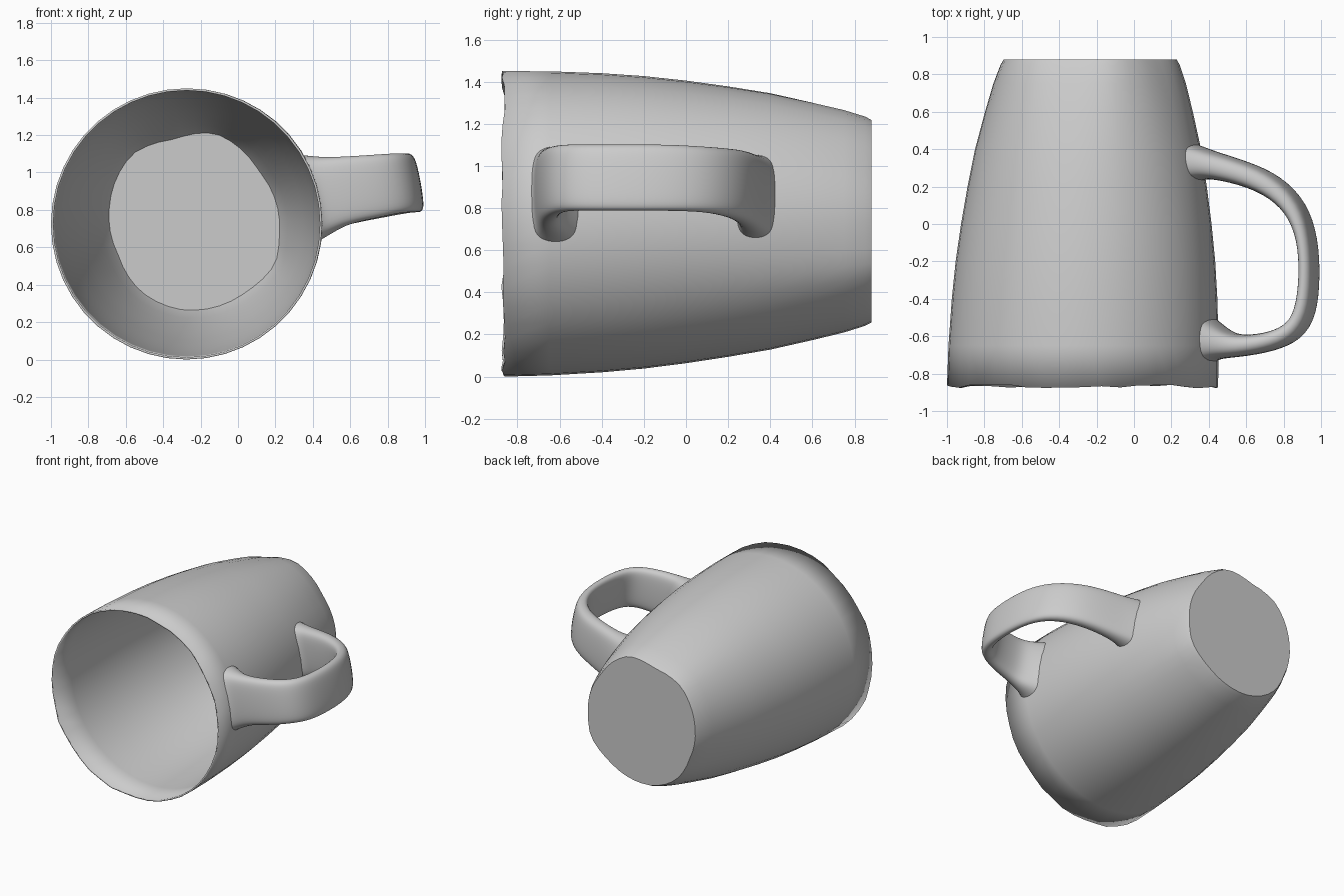
import bpy, bmesh, math, random
from mathutils import Vector

cube = bpy.data.objects.get("Cube")
if cube:
    bpy.data.objects.remove(cube, do_unlink=True)
random.seed(4)

clay = bpy.data.materials.new("plain grey")
clay.use_nodes = True
GREY = (0.6, 0.6, 0.6, 1)
clay.diffuse_color = GREY
clay.node_tree.nodes["Principled BSDF"].inputs["Base Color"].default_value = GREY

FRONT, BACK, SIDES = -0.87, 0.88, 44
# wall radius along the mug's axis, and the uneven outline of its base (degrees, radius)
WALL = [(-0.87, 0.725), (-0.65, 0.722), (-0.4, 0.71), (-0.2, 0.694), (0, 0.67), (0.2, 0.64),
        (0.4, 0.605), (0.6, 0.557), (0.75, 0.517), (0.85, 0.482), (0.88, 0.465)]
BASE = [(-28, 0.50), (-11, 0.47), (37, 0.44), (77, 0.485), (104, 0.45), (133, 0.49),
        (172, 0.464), (205, 0.452), (233, 0.482), (261, 0.49), (307, 0.48), (332, 0.50)]


def lerp_table(table, v):
    for (a, ra), (b, rb) in zip(table, table[1:]):
        if v <= b:
            return ra + (rb - ra) * (v - a) / (b - a)
    return table[-1][1]


def centre(y):
    t = (y - FRONT) / (BACK - FRONT)
    return -0.275 + 0.04 * t, 0.725 + 0.02 * t, t


def finish(name, bm):
    mesh = bpy.data.meshes.new(name)
    bm.to_mesh(mesh)
    bm.free()
    obj = bpy.data.objects.new(name, mesh)
    bpy.context.collection.objects.link(obj)
    mesh.materials.append(clay)
    bpy.ops.object.select_all(action="DESELECT")
    obj.select_set(True)
    bpy.context.view_layer.objects.active = obj
    return obj


def loft(bm, rings):
    for low, high in zip(rings, rings[1:]):
        for j in range(len(low)):
            k = (j + 1) % len(low)
            bm.faces.new((low[j], high[j], high[k], low[k]))


# Mug body: tapering wall lying along y, ragged rim in front, flat base behind
bm = bmesh.new()
rings = []
for y, radius in WALL:
    cx, cz, t = centre(y)
    ring = []
    for j in range(SIDES):
        deg = 360 * j / SIDES
        uneven = lerp_table(BASE, deg if deg <= 332 else deg - 360) - 0.465
        r = radius + uneven * t ** 4
        a = math.radians(deg)
        ragged = random.uniform(-0.008, 0.012) if y == FRONT else 0
        ring.append(bm.verts.new((cx + r * math.cos(a), y + ragged, cz + r * math.sin(a))))
    rings.append(ring)
loft(bm, rings)
bm.faces.new(rings[-1][::-1])
body = finish("mug_body", bm)
shell = body.modifiers.new("thin wall", "SOLIDIFY")
shell.thickness = 0.012
shell.offset = -1
bpy.ops.object.shade_smooth_by_angle(angle=math.radians(40))

# Handle: flat band swept round a loop; each station is x, y, thickness, bottom, top
STATIONS = [(0.34, 0.33, 0.19, 0.66, 1.05), (0.42, 0.315, 0.14, 0.69, 1.05),
            (0.58, 0.275, 0.125, 0.73, 1.07), (0.74, 0.21, 0.12, 0.76, 1.08),
            (0.87, 0.09, 0.10, 0.785, 1.09), (0.93, -0.08, 0.08, 0.79, 1.10),
            (0.94, -0.28, 0.08, 0.79, 1.10), (0.92, -0.48, 0.09, 0.79, 1.10),
            (0.85, -0.585, 0.10, 0.79, 1.10), (0.72, -0.635, 0.10, 0.76, 1.09),
            (0.56, -0.655, 0.11, 0.73, 1.08), (0.47, -0.64, 0.16, 0.68, 1.08),
            (0.42, -0.62, 0.25, 0.64, 1.09)]
LEAN, POINTS = 0.18, 12
bm = bmesh.new()
rings = []
last = len(STATIONS) - 1
for i, (x, y, thick, low, high) in enumerate(STATIONS):
    before, after = STATIONS[max(i - 1, 0)], STATIONS[min(i + 1, last)]
    along = Vector((after[0] - before[0], after[1] - before[1])).normalized()
    side = Vector((-along.y, along.x))
    ring = []
    for j in range(POINTS):
        a = 2 * math.pi * j / POINTS
        u = math.copysign(abs(math.cos(a)) ** 0.6, math.cos(a)) * thick * 0.53
        v = math.copysign(abs(math.sin(a)) ** 0.6, math.sin(a)) * (high - low) * 0.52
        px, py, pz = x + side.x * u - LEAN * v, y + side.y * u, (low + high) / 2 + v
        if i in (0, last):  # root the ends on the mug wall
            cx, cz, t = centre(py)
            r = lerp_table(WALL, py)
            px = cx + math.sqrt(r * r - (pz - cz) ** 2) - 0.006
        ring.append(bm.verts.new((px, py, pz)))
    rings.append(ring)
loft(bm, rings)
bmesh.ops.recalc_face_normals(bm, faces=bm.faces)
handle = finish("handle", bm)
smooth = handle.modifiers.new("rounding", "SUBSURF")
smooth.levels = smooth.render_levels = 2
bpy.ops.object.shade_smooth_by_angle(angle=math.radians(60))
